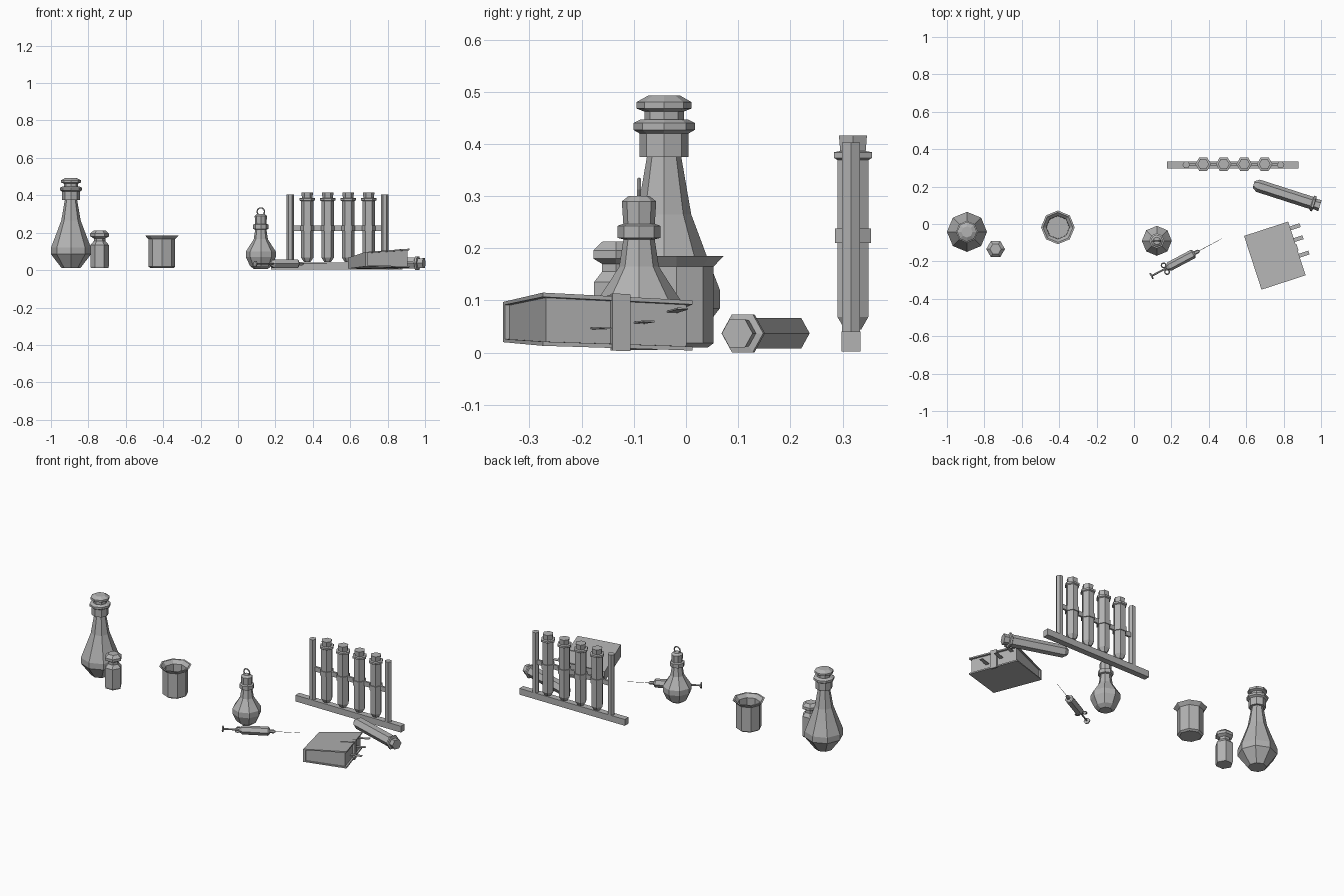
import bpy, bmesh, math
from mathutils import Vector, Matrix

cube = bpy.data.objects.get("Cube")
if cube:
    bpy.data.objects.remove(cube)

grey = bpy.data.materials.new("plain grey")
grey.use_nodes = True
grey.diffuse_color = (0.45, 0.45, 0.45, 1)
grey.node_tree.nodes["Principled BSDF"].inputs["Base Color"].default_value = (0.45, 0.45, 0.45, 1)


def finish(bm, name, matrix=Matrix()):
    bmesh.ops.recalc_face_normals(bm, faces=bm.faces)
    mesh = bpy.data.meshes.new(name)
    bm.to_mesh(mesh)
    bm.free()
    mesh.materials.append(grey)
    obj = bpy.data.objects.new(name, mesh)
    obj.matrix_world = matrix
    bpy.context.collection.objects.link(obj)
    return obj


def place(start, direction=(0, 0, 1)):
    d = Vector(direction)
    turn = d.to_track_quat('Z', 'Y').to_matrix().to_4x4() if d.z < 0.99 else Matrix()
    return Matrix.Translation(start) @ turn


def lathe(name, profile, sides, matrix):
    """Turn a (radius, height) profile into a capped faceted solid."""
    bm = bmesh.new()
    rings = []
    for r, z in profile:
        angles = [math.tau * i / sides for i in range(sides)]
        rings.append([bm.verts.new((r * math.cos(a), r * math.sin(a), z)) for a in angles])
    for low, high in zip(rings, rings[1:]):
        for i in range(sides):
            j = (i + 1) % sides
            bm.faces.new((low[i], low[j], high[j], high[i]))
    bm.faces.new(rings[0][::-1])
    bm.faces.new(rings[-1])
    return finish(bm, name, matrix)


def box(name, centre, size, matrix=Matrix()):
    bm = bmesh.new()
    bmesh.ops.create_cube(bm, size=1)
    bmesh.ops.scale(bm, vec=size, verts=bm.verts)
    bmesh.ops.translate(bm, vec=centre, verts=bm.verts)
    return finish(bm, name, matrix)


def ring(name, matrix, major, minor):
    bpy.ops.mesh.primitive_torus_add(major_radius=major, minor_radius=minor,
                                     major_segments=10, minor_segments=5)
    obj = bpy.context.object
    obj.name = name
    obj.matrix_world = matrix
    obj.data.materials.append(grey)


# Large bottle with stopper
at = place((-0.893, -0.042, 0))
lathe("large_bottle", [(.05, .01), (.065, .03), (.107, .085), (.107, .12), (.08, .19), (.052, .265),
                       (.033, .375), (.047, .375), (.047, .42)], 8, at)
lathe("large_bottle_stopper", [(.047, .42), (.059, .427), (.059, .44), (.045, .447), (.038, .447),
                               (.038, .462), (.053, .468), (.053, .48), (.03, .493)], 8, at)

# Small hexagonal bottle
lathe("small_bottle", [(.046, .01), (.049, .02), (.049, .135), (.031, .155), (.031, .17), (.05, .18),
                       (.05, .196), (.03, .213)], 6, place((-0.74, -0.134, 0)))

# Open beaker
lathe("beaker", [(.06, .01), (.071, .018), (.071, .165), (.09, .185), (.08, .185), (.062, .165),
                 (.06, .025)], 8, place((-0.407, -0.018, 0)))

# Round flask with ring stopper
at = place((0.122, -0.09, 0))
lathe("round_flask", [(.035, .005), (.058, .022), (.08, .07), (.08, .1), (.055, .138), (.038, .165),
                      (.03, .217), (.041, .22), (.041, .243), (.03, .247)], 8, at)
lathe("flask_stopper", [(.03, .243), (.033, .29), (.02, .3)], 8, at)
ring("flask_stopper_ring",
     Matrix.Translation((0.122, -0.09, 0.313)) @ Matrix.Rotation(math.pi / 2, 4, 'X'), .02, .004)

# Syringe lying on its side
axis = Vector((0.883, 0.469, 0))
across = Vector((-0.469, 0.883, 0))
start = Vector((0.09, -0.28, 0.034))
at = place(start, axis)
lathe("syringe_plunger", [(.018, 0), (.018, .007), (.005, .01), (.005, .12)], 6, at)
lathe("syringe_barrel", [(.012, .095), (.025, .112), (.025, .255), (.018, .262), (.01, .265),
                         (.01, .285), (.004, .295)], 6, at)
lathe("syringe_needle", [(.0015, .29), (.0008, .435)], 4, at)
for side, label in ((-1, "right"), (1, "left")):
    ring("finger_loop_" + label,
         Matrix.Translation(start + axis * .088 + across * side * .02), .012, .004)

# Test tube rack
box("rack_base", (.528, .316, .021), (.705, .036, .038))
for x, label in ((.279, "right"), (.784, "left")):
    lathe("rack_post_" + label, [(.02, .04), (.02, .403)], 6, place((x, .316, 0)))
box("rack_bar", (.531, .318, .224), (.505, .012, .028))

# Test tubes, four in the rack and one lying loose
tube = [(.018, 0), (.034, .024), (.034, .325), (.042, .329), (.042, .34), (.03, .342)]
stopper = [(.028, .34), (.031, .372)]
for i in range(4):
    at = place((.37 + .1095 * i, .32, .044))
    lathe("test_tube", tube, 6, at)
    lathe("tube_stopper", stopper, 6, at)
    lathe("rack_holder", [(.04, .166), (.04, .194)], 6, at)
at = place((.64, .212, .037), (.952, -.306, 0))
lathe("loose_test_tube", tube, 6, at)
lathe("loose_tube_stopper", stopper, 6, at)

# Thick book: slabs filling between a warped lower and upper surface
book = Matrix.Translation((.753, -.169, 0)) @ Matrix.Rotation(math.radians(18), 4, 'Z')


def level(u, v, corners):
    a, b, c, d = corners  # left front, right front, left back, right back
    return (a * (1 - u) + b * u) * (1 - v) + (c * (1 - u) + d * u) * v


def slab(name, u_range, v_range, low, high):
    bm = bmesh.new()
    bmesh.ops.create_cube(bm, size=1)
    for p in bm.verts:
        u = u_range[p.co.x > 0]
        v = v_range[p.co.y > 0]
        bottom, top = level(u, v, (.02, .013, .008, .004)), level(u, v, (.097, .115, .066, .1))
        share = high if p.co.z > 0 else low
        p.co = ((u - .5) * .248, (v - .5) * .302, bottom + (top - bottom) * share)
    return finish(bm, name, book)


slab("book_lower_cover", (0, 1), (0, 1), 0, .08)
slab("book_upper_cover", (0, 1), (0, 1), .92, 1)
slab("book_spine", (0, .05), (0, 1), 0, 1)
slab("book_pages", (.04, .96), (.03, .97), .07, .93)

# Clasp strap and page markers on the open edge
slab("book_strap", (.97, 1.02), (.46, .58), -.05, 1.05)
slab("book_strap_top", (.5, 1.02), (.46, .58), .98, 1.04)
for v, height, reach in ((.33, .35, 1.22), (.62, .5, 1.2), (.84, .75, 1.22)):
    slab("page_marker", (.9, reach), (v, v + .07), height, height + .03)
